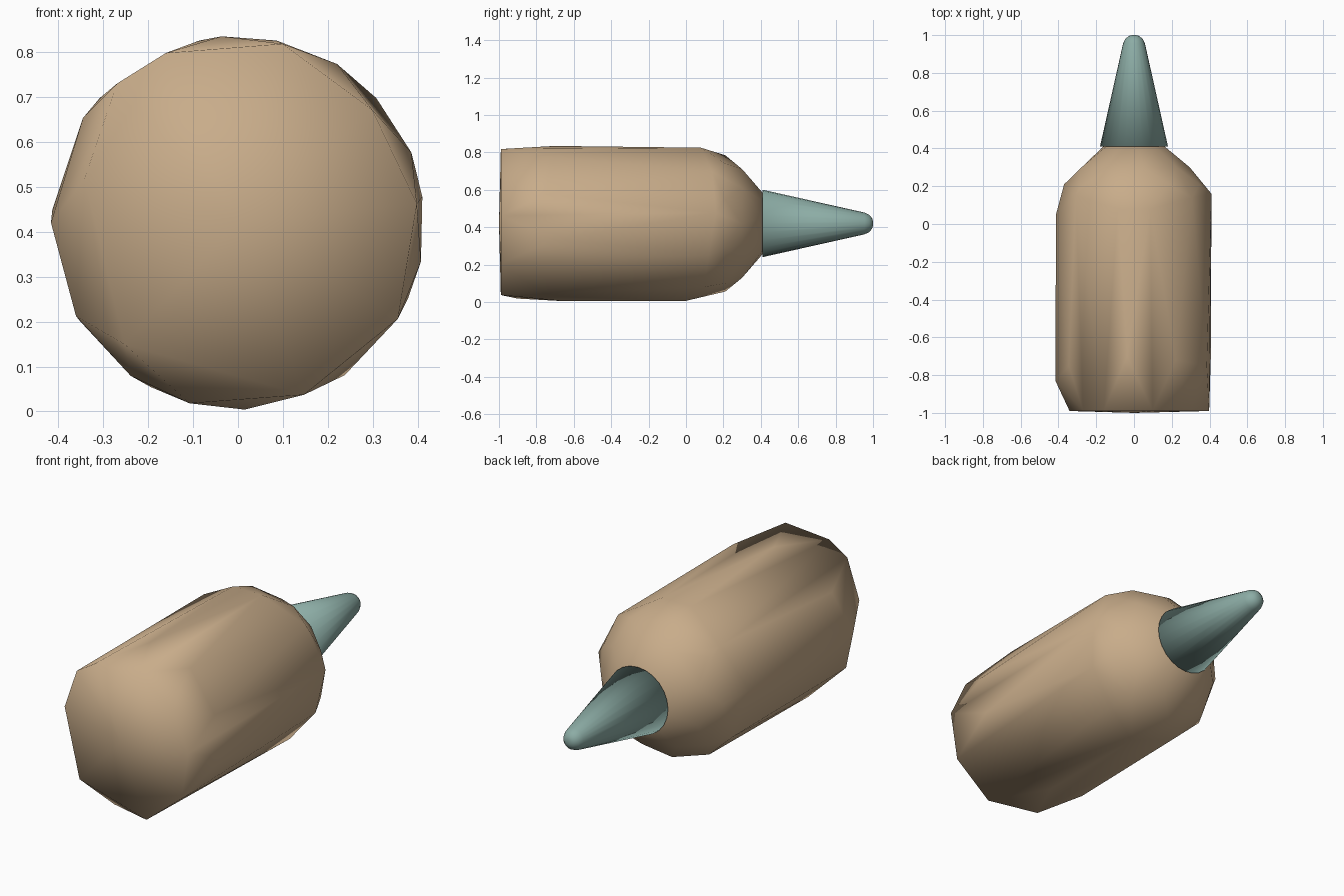
import bpy
import bmesh
from math import cos, sin, radians

cube = bpy.data.objects.get("Cube")
if cube:
    bpy.data.objects.remove(cube, do_unlink=True)

AXIS_Z = 0.42


def material(name, rgb):
    mat = bpy.data.materials.new(name)
    mat.use_nodes = True
    mat.diffuse_color = (*rgb, 1)
    mat.node_tree.nodes["Principled BSDF"].inputs["Base Color"].default_value = (*rgb, 1)
    return mat


def polar(y, radius, angle):
    """Point around the long axis, angle in degrees from +x towards +z."""
    a = radians(angle)
    return (radius * cos(a), y, AXIS_Z + radius * sin(a))


def ring(bm, y, radius, sides, phase=0):
    return [bm.verts.new(polar(y, radius, phase + 360 * i / sides)) for i in range(sides)]


def finish(bm, name, mat):
    bmesh.ops.recalc_face_normals(bm, faces=bm.faces)
    for face in bm.faces:
        face.smooth = True
    mesh = bpy.data.meshes.new(name)
    bm.to_mesh(mesh)
    bm.free()
    mesh.materials.append(mat)
    obj = bpy.data.objects.new(name, mesh)
    bpy.context.collection.objects.link(obj)
    return obj


# Body: faceted bottle shape, a hull around uneven rings
bm = bmesh.new()
bm.verts.new((0, -1, AXIS_Z))
# front rim, (angle, radius)
for angle, radius in [(76, .41), (40, .39), (6, .4), (-31, .415), (-69, .41),
                      (-133, .37), (164, .355), (131, .41), (113, .41)]:
    bm.verts.new(polar(-0.99, radius, angle))
# corners set back from the front rim
for y, angle in [(-.9, -105), (-.83, 180), (-.85, -150), (-.7, -125), (-.72, 58),
                 (-.75, 22), (-.7, 95), (-.7, -12), (-.65, -88), (-.75, 146)]:
    bm.verts.new(polar(y, 0.416, angle))
# shoulder, dome and tail end
for y, angle in [(.16, 8), (.14, 42), (.08, 78), (.08, 102), (.15, 138), (.05, 176),
                 (.1, -148), (.08, -118), (0, -88), (.1, -55), (.12, -24)]:
    bm.verts.new(polar(y, 0.414, angle))
ring(bm, 0.21, 0.37, 9, 20)
ring(bm, 0.3, 0.295, 9, 0)
ring(bm, 0.41, 0.165, 10, 10)
hull = bmesh.ops.convex_hull(bm, input=bm.verts)
bmesh.ops.delete(bm, geom=list({g for g in hull["geom_interior"] + hull["geom_unused"]
                                if isinstance(g, bmesh.types.BMVert)}), context='VERTS')
finish(bm, "body", material("warm tan", (0.578, 0.413, 0.254)))

# Nozzle: tapered cone with a rounded tip
bm = bmesh.new()
rings = [ring(bm, y, r, 24) for y, r in
         [(.41, .18), (.955, .058), (.98, .046), (.995, .028), (1, .012)]]
for a, b in zip(rings, rings[1:]):
    for i in range(len(a)):
        j = (i + 1) % len(a)
        bm.faces.new((a[i], a[j], b[j], b[i]))
bm.faces.new(rings[0])
bm.faces.new(rings[-1])
finish(bm, "nozzle", material("muted teal", (0.262, 0.413, 0.376)))
